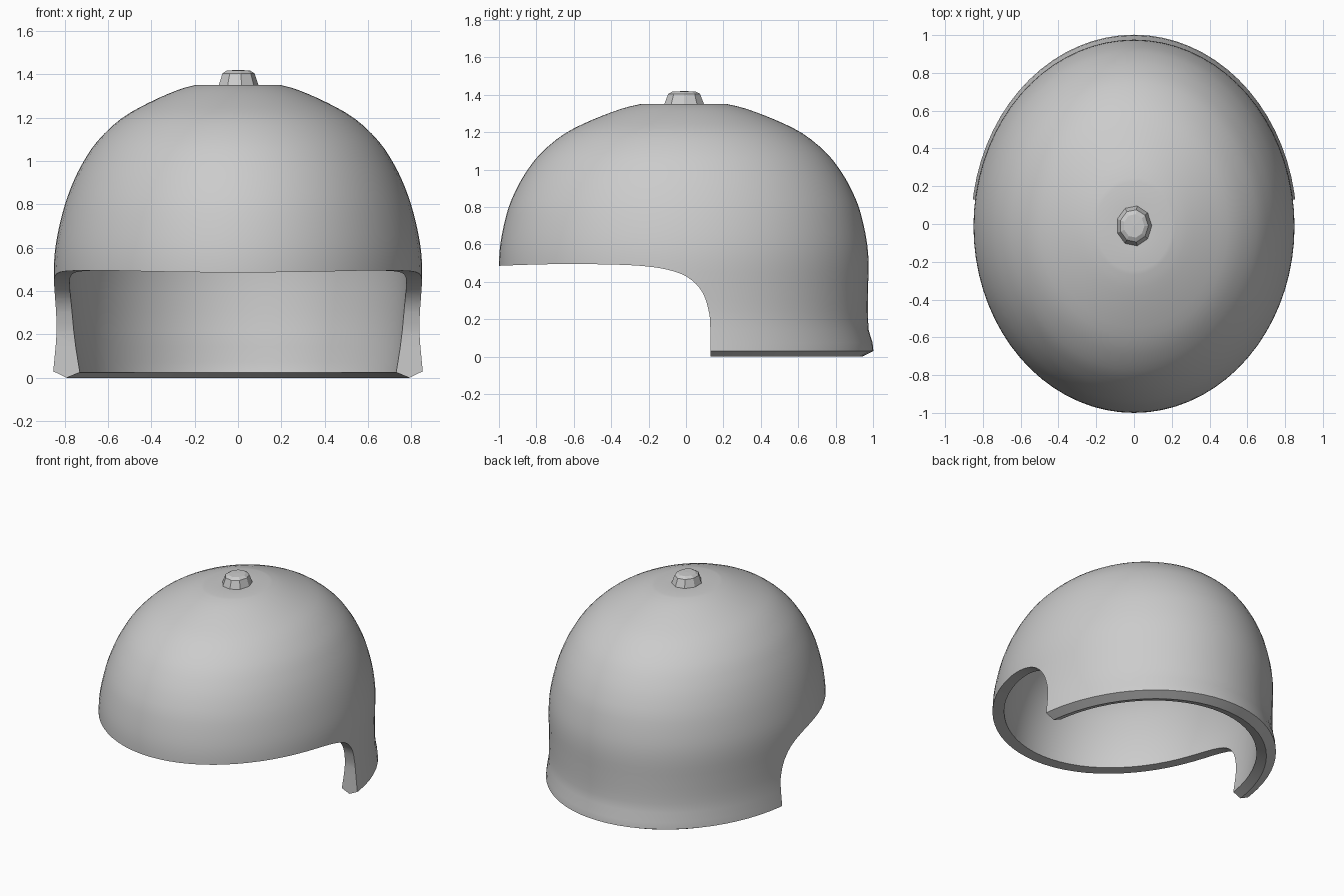
import bpy, bmesh, math

cube = bpy.data.objects.get("Cube")
if cube:
    bpy.data.objects.remove(cube, do_unlink=True)

CENTRE_Y = -0.012
SEGMENTS = 72

grey = bpy.data.materials.new("plain grey")
grey.use_nodes = True
grey.diffuse_color = (0.6, 0.6, 0.6, 1)
grey.node_tree.nodes["Principled BSDF"].inputs["Base Color"].default_value = (0.6, 0.6, 0.6, 1)


def spline(points, steps=3):
    """Smooth curve through the points."""
    out = []
    for i in range(len(points) - 1):
        a, b, c, d = (points[min(max(i + k, 0), len(points) - 1)] for k in (-1, 0, 1, 2))
        for s in range(steps):
            t = s / steps
            out.append(tuple(
                q + t * ((r - p) + t * ((2 * p - 5 * q + 4 * r - u) + t * (3 * (q - r) + u - p))) / 2
                for p, q, r, u in zip(a, b, c, d)))
    return out + [points[-1]]


def make_object(name, bm):
    bmesh.ops.recalc_face_normals(bm, faces=bm.faces)
    mesh = bpy.data.meshes.new(name)
    bm.to_mesh(mesh)
    bm.free()
    mesh.materials.append(grey)
    obj = bpy.data.objects.new(name, mesh)
    bpy.context.collection.objects.link(obj)
    return obj


def lathe(name, profile, segments, stretch, centre_y):
    """Turn a (radius, z) profile into an oval solid; stretch gives the y radius."""
    bm = bmesh.new()
    rings = []
    for r, z in profile:
        count = segments if r > 0 else 1
        rings.append([bm.verts.new((r * math.cos(math.tau * i / segments),
                                    centre_y + stretch(r, z) * math.sin(math.tau * i / segments), z))
                      for i in range(count)])
    for a, b in zip(rings, rings[1:]):
        for i in range(segments):
            corners = [a[i % len(a)], a[(i + 1) % len(a)], b[(i + 1) % len(b)], b[i % len(b)]]
            bm.faces.new(list(dict.fromkeys(corners)))
    return make_object(name, bm)


def shell_depth(r, z):
    flare = 0.014 if z < 0.1 else 0
    return r + 0.138 * min(1, r / 0.8) + flare


# Helmet shell: outer wall, bevelled rim, inner wall
outer = spline([(0.2, 1.35), (0.28, 1.327), (0.41, 1.27), (0.54, 1.195), (0.65, 1.09),
                (0.72, 0.985), (0.77, 0.88), (0.81, 0.76), (0.84, 0.62), (0.85, 0.5),
                (0.847, 0.35), (0.847, 0.2), (0.862, 0.03)])
inner = spline([(0.74, 0.025), (0.768, 0.22), (0.777, 0.48), (0.76, 0.64), (0.72, 0.79),
                (0.67, 0.91), (0.6, 1.01), (0.5, 1.11), (0.36, 1.205), (0.18, 1.275)])
profile = [(0, 1.35), (0.1, 1.35)] + outer + [(0.8, 0)] + inner + [(0, 1.28)]
shell = lathe("helmet_shell", profile, SEGMENTS, shell_depth, CENTRE_Y)

# Face opening cut straight across the shell
edge = spline([(-1.2, 0.477), (-0.95, 0.488), (-0.7, 0.495), (-0.4, 0.493), (-0.2, 0.482),
               (-0.06, 0.455), (0.03, 0.41), (0.09, 0.34), (0.12, 0.25), (0.13, 0.15), (0.13, -0.2)])
bm = bmesh.new()
face = bm.faces.new([bm.verts.new((-1.2, y, z)) for y, z in edge + [(-1.2, -0.2)]])
side = bmesh.ops.extrude_face_region(bm, geom=[face])["geom"]
bmesh.ops.translate(bm, vec=(2.4, 0, 0), verts=[v for v in side if isinstance(v, bmesh.types.BMVert)])
cutter = make_object("face_opening_cutter", bm)
cutter.hide_render = True

cut = shell.modifiers.new("face opening", 'BOOLEAN')
cut.operation = 'DIFFERENCE'
cut.solver = 'EXACT'
cut.object = cutter
bpy.ops.object.select_all(action='DESELECT')
bpy.context.view_layer.objects.active = shell
shell.select_set(True)
bpy.ops.object.modifier_apply(modifier=cut.name)
bpy.data.objects.remove(cutter, do_unlink=True)
bpy.ops.object.shade_smooth_by_angle(angle=math.radians(30))

# Faceted knob on the crown
lathe("crown_knob", [(0, 1.33), (0.097, 1.33), (0.094, 1.352), (0.076, 1.405), (0.055, 1.418), (0, 1.42)],
      9, lambda r, z: r * 1.14, -0.01)
